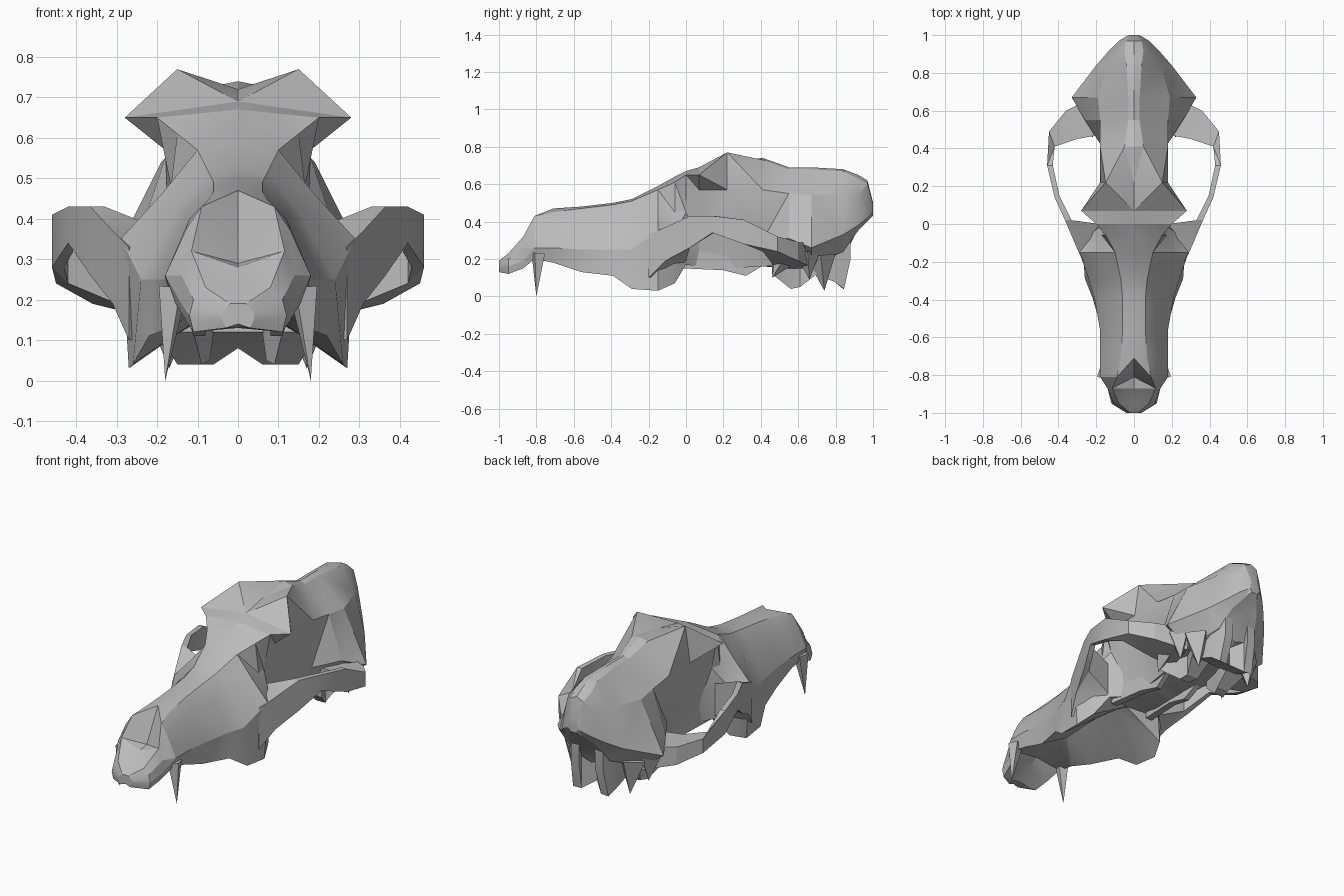
import bpy, bmesh, math
from mathutils import Vector, Matrix

cube = bpy.data.objects.get("Cube")
if cube:
    bpy.data.objects.remove(cube)

bone = bpy.data.materials.new("bone grey")
bone.use_nodes = True
bone.diffuse_color = (.5, .5, .5, 1)
bone.node_tree.nodes["Principled BSDF"].inputs["Base Color"].default_value = bone.diffuse_color


def finish(name, bm, mirrored=False, angle=20):
    """Turn a bmesh into a named object, optionally mirrored across the middle."""
    bmesh.ops.triangulate(bm, faces=bm.faces[:], quad_method='SHORT_EDGE')
    bmesh.ops.recalc_face_normals(bm, faces=bm.faces[:])
    mesh = bpy.data.meshes.new(name)
    bm.to_mesh(mesh)
    bm.free()
    mesh.materials.append(bone)
    mesh.shade_smooth()
    mesh.set_sharp_from_angle(angle=math.radians(angle))
    obj = bpy.data.objects.new(name, mesh)
    bpy.context.scene.collection.objects.link(obj)
    if mirrored:
        mod = obj.modifiers.new("Mirror", 'MIRROR')
        mod.use_mirror_merge = False


def loft(bm, rings):
    """Join closed rings of equal length with faces and cap both ends."""
    rows = [[bm.verts.new(p) for p in ring] for ring in rings]
    n = len(rows[0])
    for a, b in zip(rows, rows[1:]):
        for i in range(n):
            j = (i + 1) % n
            bm.faces.new((a[i], a[j], b[j], b[i]))
    bm.faces.new(rows[0])
    bm.faces.new(rows[-1])


def section(y, top, brow, side, cheek, rim, palate):
    """Whole cross-section from its half outline."""
    half = [brow, side, cheek, rim]
    left = [Vector((x, y, z)) for x, z in half]
    right = [Vector((-x, y, z)) for x, z in reversed(half)]
    return [Vector((0, y, top))] + left + [Vector((0, y, palate))] + right


def bar(outer, inner, low, high):
    """Four-cornered cross-section between an outer and an inner edge."""
    return [(*outer, low), (*outer, high), (*inner, high), (*inner, low)]


def spike(bm, root, tip, radius, sides=4):
    """Pointed tooth or bony process from root to tip."""
    root, tip = Vector(root), Vector(tip)
    axis = tip - root
    turn = axis.to_track_quat('Z', 'Y').to_matrix().to_4x4()
    bmesh.ops.create_cone(bm, cap_ends=True, segments=sides, radius1=radius, radius2=0,
                          depth=axis.length,
                          matrix=Matrix.Translation((root + tip) / 2) @ turn)


# Skull: muzzle and brow sections, then the braincase
muzzle = [
    section(-1, .19, (.02, .19), (.04, .17), (.04, .15), (.03, .13), .14),
    section(-.95, .23, (.08, .23), (.11, .2), (.12, .16), (.11, .12), .13),
    section(-.87, .28, (.115, .32), (.14, .26), (.14, .19), (.13, .15), .18),
    section(-.81, .29, (.09, .43), (.13, .37), (.18, .26), (.16, .2), .22),
    section(-.71, .47, (.07, .45), (.12, .4), (.18, .26), (.16, .18), .22),
    section(-.56, .48, (.06, .47), (.12, .4), (.18, .25), (.17, .13), .23),
    section(-.39, .5, (.06, .49), (.13, .42), (.21, .25), (.22, .11), .24),
    section(-.29, .52, (.07, .51), (.15, .42), (.24, .25), (.26, .04), .24),
    section(-.15, .59, (.1, .57), (.19, .46), (.29, .35), (.27, .03), .22),
    section(-.06, .64, (.15, .61), (.17, .45), (.24, .33), (.23, .07), .2),
    section(0, .67, (.2, .65), (.16, .45), (.18, .3), (.17, .17), .2),
]
braincase = [
    section(.07, .69, (.28, .65), (.18, .57), (.14, .3), (.12, .16), .18),
    section(.22, .72, (.15, .77), (.18, .57), (.13, .3), (.11, .15), .18),
    section(.41, .74, (.05, .73), (.18, .57), (.17, .3), (.13, .16), .17),
    section(.55, .69, (.03, .68), (.18, .55), (.26, .31), (.17, .17), .15),
    section(.67, .69, (.03, .68), (.19, .54), (.33, .26), (.2, .17), .15),
    section(.84, .68, (.04, .67), (.14, .55), (.2, .33), (.12, .24), .2),
    section(.92, .65, (.05, .63), (.1, .54), (.13, .38), (.08, .35), .36),
    section(.97, .62, (.04, .6), (.06, .52), (.08, .42), (.04, .4), .4),
    section(1, .5, (.02, .49), (.03, .47), (.03, .45), (.02, .43), .43),
]
bm = bmesh.new()
loft(bm, muzzle + braincase)
finish("skull", bm)

# Cheek arches: outer edge, inner edge, bottom and top along the bow
bm = bmesh.new()
loft(bm, [
    bar((.27, -.2), (.18, -.1), .1, .33),
    bar((.31, -.11), (.18, 0), .19, .37),
    bar((.365, .02), (.33, .02), .26, .43),
    bar((.42, .14), (.395, .15), .34, .43),
    bar((.46, .31), (.43, .31), .28, .41),
    bar((.45, .49), (.42, .41), .24, .32),
    bar((.36, .6), (.3, .45), .19, .29),
    bar((.2, .68), (.14, .48), .15, .28),
])
finish("cheek_arches", bm, mirrored=True)

# Long fangs
bm = bmesh.new()
spike(bm, (.16, -.79, .23), (.18, -.8, 0), .04)
finish("fangs", bm, mirrored=True)

# Thin plates behind the palate
bm = bmesh.new()
loft(bm, [
    bar((.14, -.02), (.1, -.02), .15, .24),
    bar((.12, .2), (.08, .2), .14, .24),
    bar((.11, .32), (.08, .32), .11, .24),
    bar((.12, .42), (.09, .42), .17, .24),
])
finish("palate_plates", bm, mirrored=True)

# Ear capsules: faceted swellings under the braincase
bm = bmesh.new()
loft(bm, [
    bar((.2, .46), (.11, .47), .12, .2),
    bar((.15, .56), (.09, .56), .04, .2),
    bar((.14, .61), (.07, .61), .05, .2),
    bar((.18, .7), (.06, .7), .12, .2),
])
finish("ear_capsules", bm, mirrored=True)

# Bony points beside the ear capsules
bm = bmesh.new()
spike(bm, (.22, .55, .24), (.22, .46, .1), .08)
spike(bm, (.17, .72, .22), (.17, .74, .03), .08)
spike(bm, (.23, .65, .24), (.23, .66, .09), .07)
finish("ear_processes", bm, mirrored=True)

# Neck joint knobs, meeting in the middle
bm = bmesh.new()
loft(bm, [
    bar((.13, .68), (0, .68), .12, .2),
    bar((.13, .79), (0, .79), .08, .26),
    bar((.11, .845), (.06, .84), .04, .28),
    bar((.1, .88), (.05, .88), .2, .36),
])
finish("neck_knobs", bm, mirrored=True)
